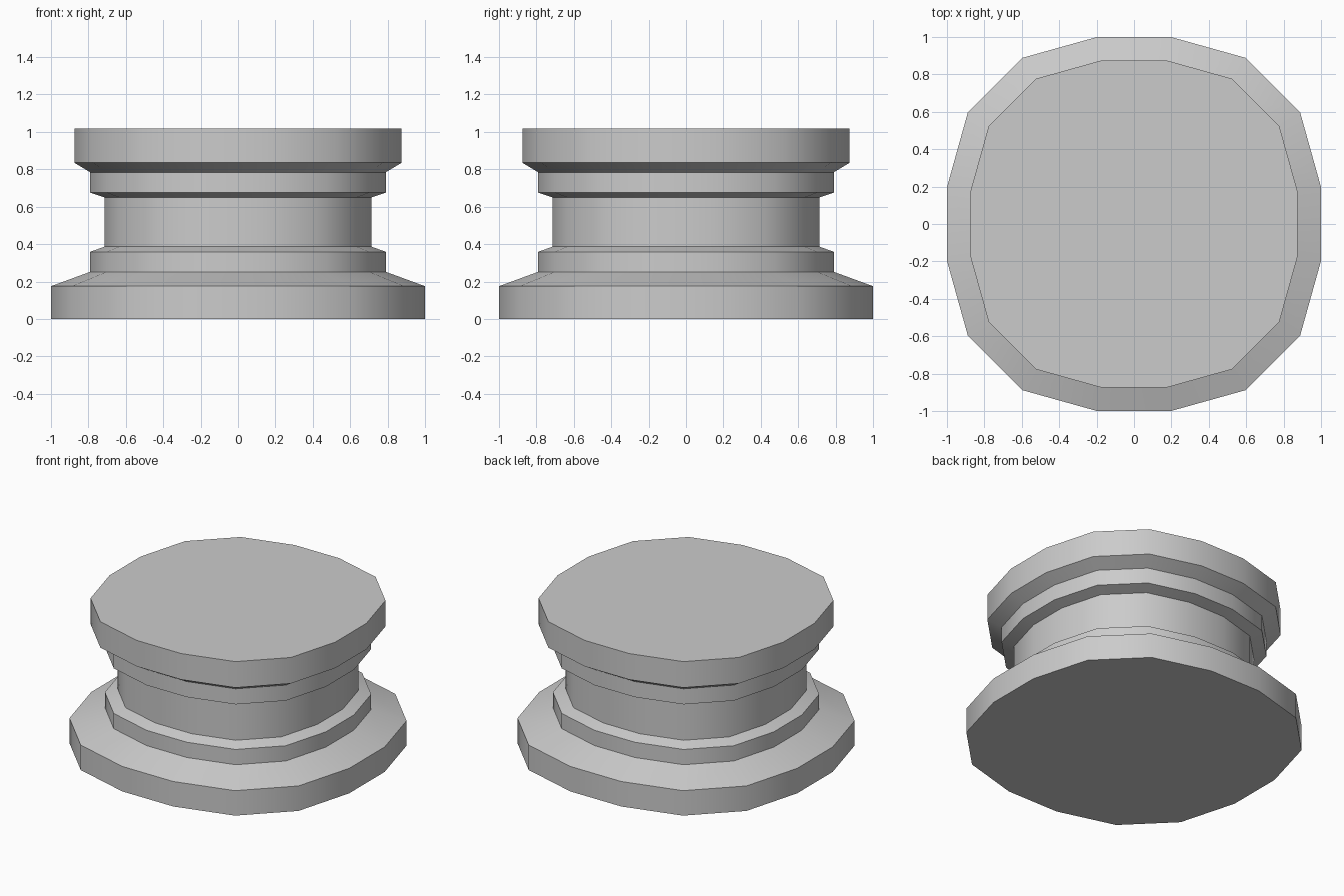
import bpy
import bmesh
import math

if "Cube" in bpy.data.objects:
    bpy.data.objects.remove(bpy.data.objects["Cube"])

# Rounded-square outline: one quarter, repeated around the axis
QUARTER = [(1.0, 0.197), (0.888, 0.598), (0.598, 0.888), (0.197, 1.0)]
outline = []
for k in range(4):
    c, s = round(math.cos(k * math.pi / 2)), round(math.sin(k * math.pi / 2))
    outline += [(x * c - y * s, x * s + y * c) for x, y in QUARTER]

# Stacked profile (scale, height): base, lower collar, shaft, upper collar, cap
PROFILE = [(1.0, 0.0), (1.0, 0.175), (0.79, 0.252), (0.79, 0.359),
           (0.715, 0.386), (0.715, 0.65), (0.79, 0.675), (0.79, 0.784),
           (0.875, 0.835), (0.875, 1.017)]

bm = bmesh.new()
rings = [[bm.verts.new((x * r, y * r, z)) for x, y in outline] for r, z in PROFILE]
n = len(outline)

# Side bands
for low, high in zip(rings, rings[1:]):
    for i in range(n):
        j = (i + 1) % n
        bm.faces.new((low[i], low[j], high[j], high[i]))

# Flat bottom and top
bm.faces.new(rings[0][::-1])
bm.faces.new(rings[-1])

mesh = bpy.data.meshes.new("pedestal")
bm.to_mesh(mesh)
bm.free()
pedestal = bpy.data.objects.new("pedestal", mesh)
bpy.context.collection.objects.link(pedestal)

# Smooth around the sides, crisp at the rims
bpy.context.view_layer.objects.active = pedestal
pedestal.select_set(True)
bpy.ops.object.shade_smooth_by_angle(angle=math.radians(30))
# Keep every ring edge crisp
sharp = mesh.attributes.get("sharp_edge") or mesh.attributes.new("sharp_edge", 'BOOLEAN', 'EDGE')
for e in mesh.edges:
    a, b = (mesh.vertices[v].co.z for v in e.vertices)
    if abs(a - b) < 1e-5:
        sharp.data[e.index].value = True
